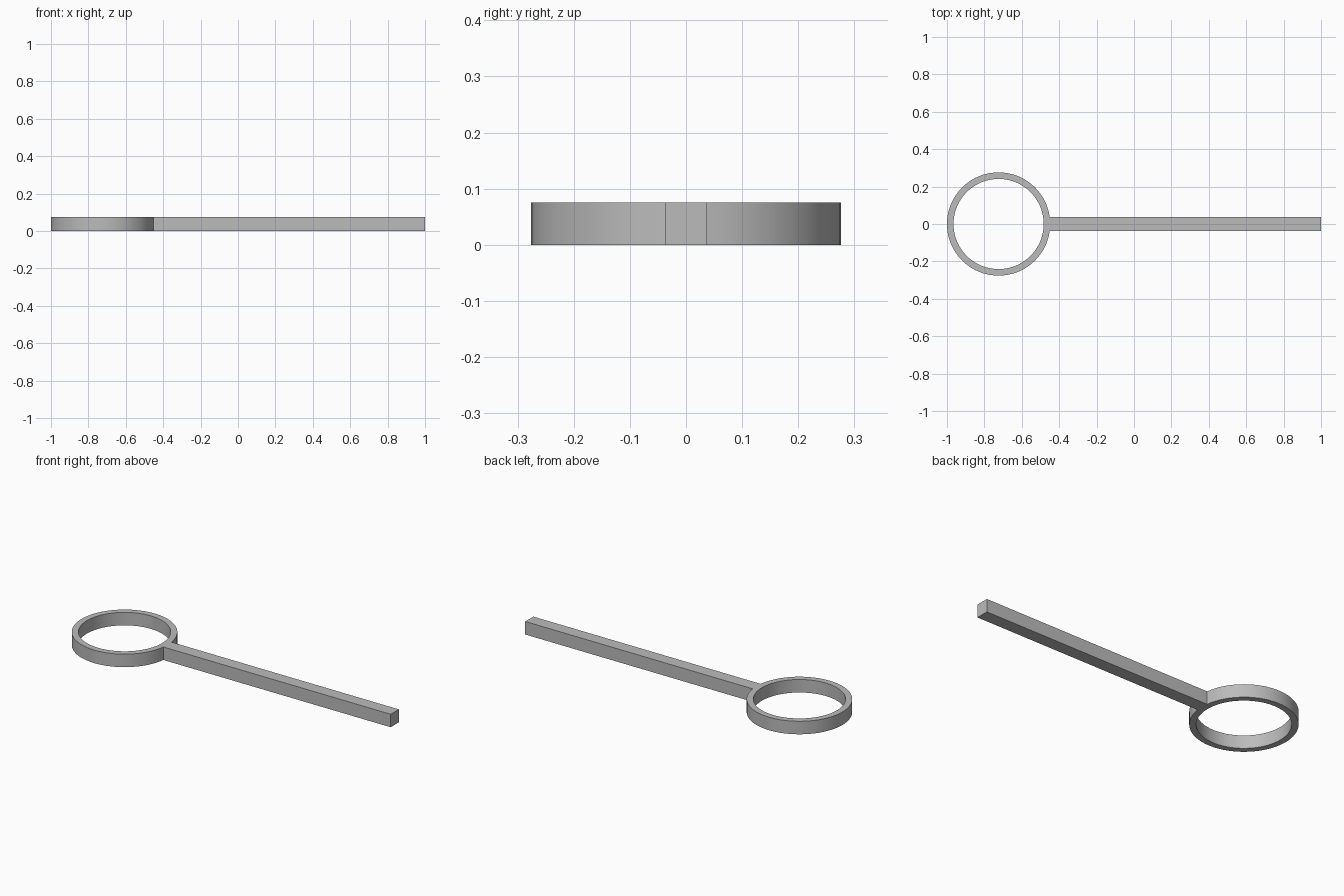
import bpy, bmesh
from math import pi, sin, cos, asin

cube = bpy.data.objects.get("Cube")
if cube:
    bpy.data.objects.remove(cube, do_unlink=True)

OUTER, INNER = 0.276, 0.241
HALF, HEIGHT = 0.037, 0.075
CENTRE = -1 + OUTER
SEGMENTS = 72

grey = bpy.data.materials.new("plain grey")
grey.use_nodes = True
colour = (0.5, 0.5, 0.5, 1)
grey.diffuse_color = colour
grey.node_tree.nodes["Principled BSDF"].inputs["Base Color"].default_value = colour

bm = bmesh.new()


def polar(radius, angle):
    return bm.verts.new((CENTRE + radius * cos(angle), radius * sin(angle), 0))


# Ring: quads around the loop, open where the handle joins
gap = asin(HALF / OUTER)
angles = [gap + i * (2 * pi - 2 * gap) / SEGMENTS for i in range(SEGMENTS + 1)]
outer = [polar(OUTER, a) for a in angles]
inner = [polar(INNER, a) for a in angles]
for i in range(SEGMENTS):
    bm.faces.new((outer[i], outer[i + 1], inner[i + 1], inner[i]))

# Handle: straight bar that closes the ring with the inner arc
tip = [bm.verts.new((1, y, 0)) for y in (-HALF, HALF)]
arc = [polar(INNER, gap * t) for t in (0.5, 0, -0.5)]
bm.faces.new([outer[-1]] + tip + [outer[0], inner[0]] + arc + [inner[-1]])

# Thickness
top = bmesh.ops.extrude_face_region(bm, geom=bm.faces[:])["geom"]
bmesh.ops.translate(bm, vec=(0, 0, HEIGHT),
                    verts=[g for g in top if isinstance(g, bmesh.types.BMVert)])
bmesh.ops.recalc_face_normals(bm, faces=bm.faces[:])

mesh = bpy.data.meshes.new("ring_with_handle")
bm.to_mesh(mesh)
bm.free()
mesh.materials.append(grey)
obj = bpy.data.objects.new("ring_with_handle", mesh)
bpy.context.collection.objects.link(obj)

# Smooth round walls with sharp rims
bpy.context.view_layer.objects.active = obj
obj.select_set(True)
bpy.ops.object.shade_smooth_by_angle(angle=pi / 6)
